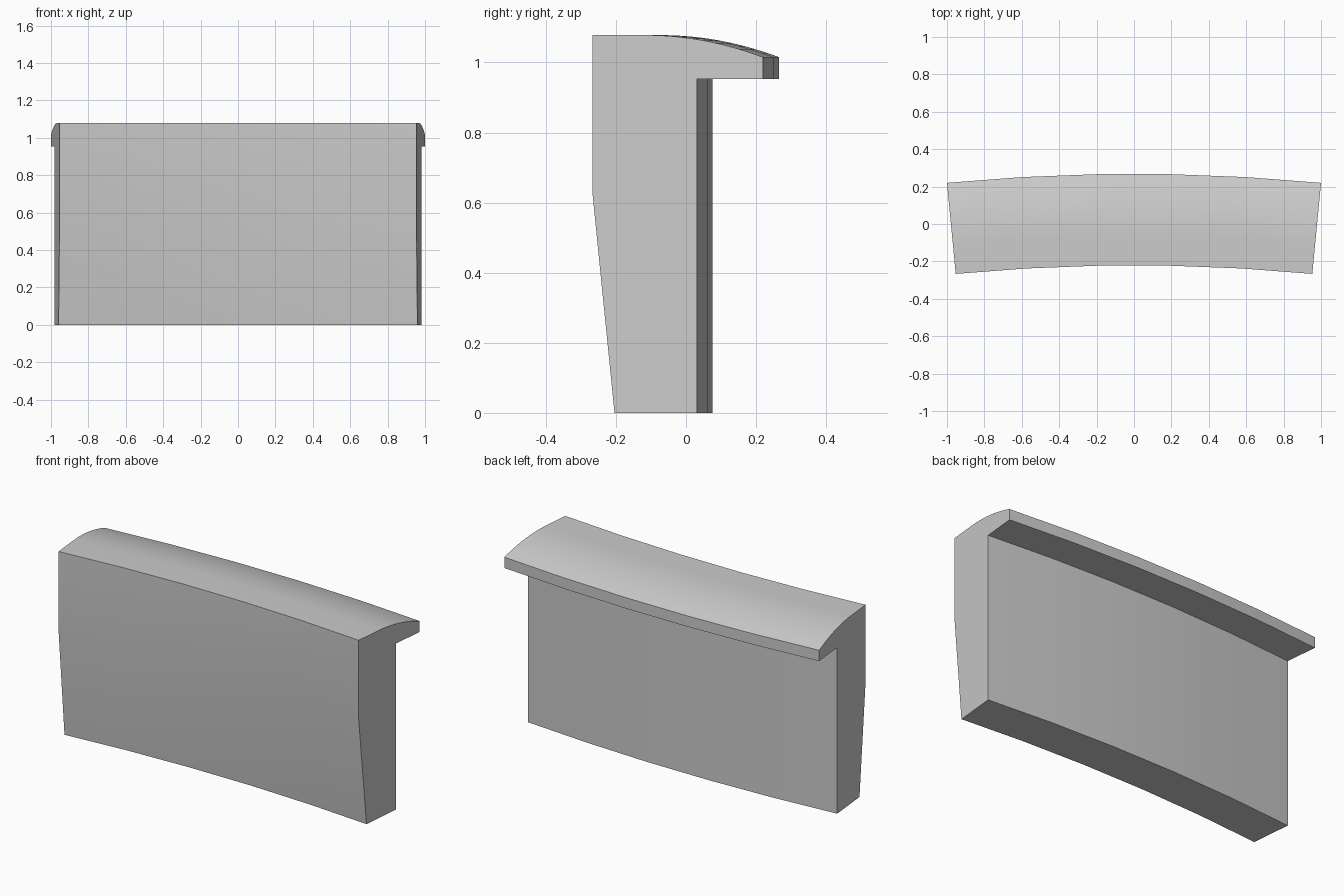
import bpy, bmesh, math

if "Cube" in bpy.data.objects:
    bpy.data.objects.remove(bpy.data.objects["Cube"])

RADIUS = 10.44      # radius of the outer edge of the overhang
Y_OUT = 0.268       # outer edge at mid-length
HALF = math.asin(1.0 / RADIUS)
SEGMENTS = 5

# Cross-section (y, z): tapered wall, rounded cap, overhanging lip
LIP_Z, TOP_Z, CURVE_Y = 1.015, 1.078, -0.07
profile = [(-0.158, 0), (0.078, 0), (0.078, 0.953), (Y_OUT, 0.953)]
N = 10
for i in range(N + 1):
    t = 1 - i / N
    profile.append((CURVE_Y + (Y_OUT - CURVE_Y) * t, TOP_Z - (TOP_Z - LIP_Z) * t * t))
profile += [(-0.221, TOP_Z), (-0.221, 0.625)]

# Sweep the section along a shallow arc
bm = bmesh.new()
rings = []
for s in range(SEGMENTS + 1):
    a = HALF * (2 * s / SEGMENTS - 1)
    ring = []
    for y, z in profile:
        r = RADIUS + y - Y_OUT
        ring.append(bm.verts.new((r * math.sin(a), r * math.cos(a) - RADIUS + Y_OUT, z)))
    rings.append(ring)
count = len(profile)
for a, b in zip(rings, rings[1:]):
    for i in range(count):
        j = (i + 1) % count
        bm.faces.new((a[i], a[j], b[j], b[i]))
bm.faces.new(rings[0])
bm.faces.new(rings[-1][::-1])
bmesh.ops.recalc_face_normals(bm, faces=bm.faces)

mesh = bpy.data.meshes.new("curved_parapet")
bm.to_mesh(mesh)
bm.free()
wall = bpy.data.objects.new("curved_parapet", mesh)
bpy.context.collection.objects.link(wall)

grey = bpy.data.materials.new("light_grey")
grey.diffuse_color = (0.6, 0.6, 0.6, 1)
grey.use_nodes = True
grey.node_tree.nodes["Principled BSDF"].inputs["Base Color"].default_value = grey.diffuse_color
mesh.materials.append(grey)

# Smooth the cap and arc, keep the corners sharp
bpy.context.view_layer.objects.active = wall
wall.select_set(True)
bpy.ops.object.shade_smooth_by_angle(angle=math.radians(15))
